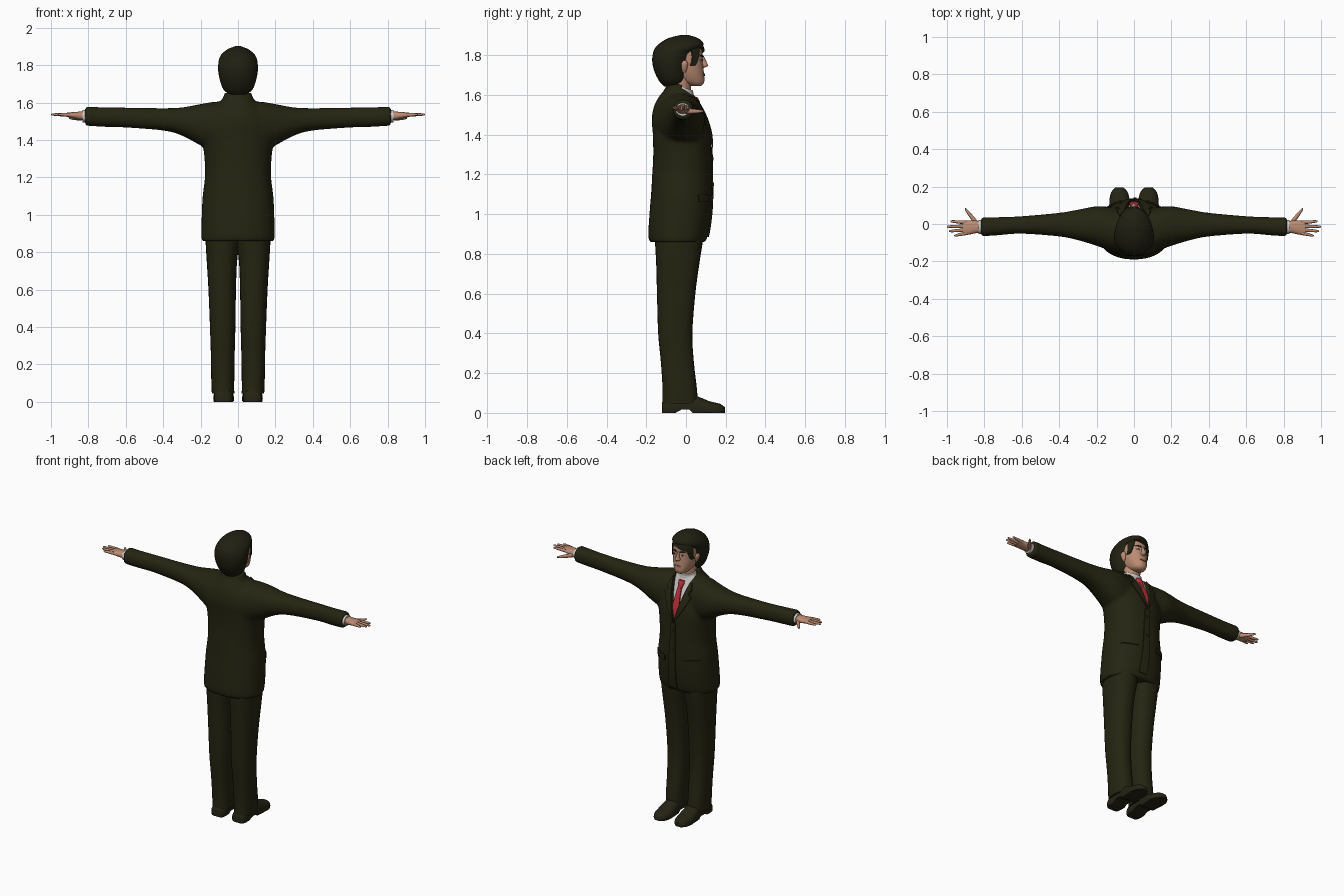
import bpy, bmesh, math
from mathutils import Vector
from mathutils.bvhtree import BVHTree

cube = bpy.data.objects.get("Cube")
if cube:
    bpy.data.objects.remove(cube)


def material(name, r, g, b):
    m = bpy.data.materials.new(name)
    m.use_nodes = True
    m.diffuse_color = (r, g, b, 1)
    bsdf = m.node_tree.nodes["Principled BSDF"]
    bsdf.inputs["Base Color"].default_value = (r, g, b, 1)
    bsdf.inputs["Roughness"].default_value = 0.8
    return m


SUIT = material("dark olive suit", .018, .018, .006)
HAIR = material("dark hair", .015, .014, .006)
SHOE = material("dark shoe", .018, .017, .007)
SKIN = material("skin", .5, .26, .17)
SHIRT = material("white shirt", .62, .6, .58)
TIE = material("red tie", .5, .03, .04)
LIPS = material("lips", .36, .13, .1)
EYE = material("eye white", .6, .55, .5)
IRIS = material("dark iris", .03, .02, .012)


def finish(bm, name, mat):
    bmesh.ops.recalc_face_normals(bm, faces=bm.faces)
    me = bpy.data.meshes.new(name)
    bm.to_mesh(me)
    bm.free()
    me.materials.append(mat)
    ob = bpy.data.objects.new(name, me)
    bpy.context.collection.objects.link(ob)
    smooth(ob)
    return ob


def select(*obs):
    bpy.ops.object.select_all(action='DESELECT')
    for o in obs:
        o.select_set(True)
    bpy.context.view_layer.objects.active = obs[0]


def smooth(ob, angle=50):
    select(ob)
    bpy.ops.object.shade_smooth_by_angle(angle=math.radians(angle))


def apply_modifier(ob, kind, **settings):
    mod = ob.modifiers.new(kind.title(), kind)
    for key, value in settings.items():
        setattr(mod, key, value)
    select(ob)
    bpy.ops.object.modifier_apply(modifier=mod.name)


def spline(rings, steps):
    """Catmull-Rom interpolation of ring extents."""
    out = []
    for i in range(len(rings) - 1):
        p = [rings[max(0, min(len(rings) - 1, i + k))] for k in (-1, 0, 1, 2)]
        for s in range(steps):
            t = s / steps
            out.append([.5 * (2*b + (c-a)*t + (2*a-5*b+4*c-d)*t*t + (3*b-a-3*c+d)*t**3)
                        for a, b, c, d in zip(*p)])
    return out + [list(rings[-1])]


def loft(name, mat, axis, rings, side=1, n=24, steps=4, power=2.0, adjust=None):
    """Skin of oval rings (position, u0, u1, v0, v1) along an axis."""
    bm = bmesh.new()
    loops = []
    for t, u0, u1, v0, v1 in spline(rings, steps):
        loop = []
        for k in range(n):
            c, s = math.cos(math.tau * k / n), math.sin(math.tau * k / n)
            u = (u0+u1)/2 + (u1-u0)/2 * math.copysign(abs(c)**(2/power), c)
            v = (v0+v1)/2 + (v1-v0)/2 * math.copysign(abs(s)**(2/power), s)
            co = Vector({'x': (t, u, v), 'y': (u, t, v), 'z': (u, v, t)}[axis])
            if adjust:
                co = adjust(co)
            co.x *= side
            loop.append(bm.verts.new(co))
        loops.append(loop)
    for a, b in zip(loops, loops[1:]):
        for k in range(n):
            bm.faces.new((a[k], a[(k+1) % n], b[(k+1) % n], b[k]))
    bm.faces.new(loops[0])
    bm.faces.new(loops[-1])
    return finish(bm, name, mat)


def surface(ob):
    bm = bmesh.new()
    bm.from_mesh(ob.data)
    tree = BVHTree.FromBMesh(bm)
    bm.free()
    return tree


def plate(name, mat, tree, outline, side=1, lift=.004, thick=.006, cell=.012):
    """Thin sheet with an x-z outline, draped on a surface from the front."""
    bm = bmesh.new()
    bm.faces.new([bm.verts.new((x * side, 0, z)) for x, z in outline])
    for i in (0, 2):
        lo, hi = min(v.co[i] for v in bm.verts), max(v.co[i] for v in bm.verts)
        count = int((hi - lo) / cell)
        for k in range(1, count + 1):
            spot, normal = Vector(), Vector()
            spot[i], normal[i] = lo + (hi - lo) * k / (count + 1), 1
            bmesh.ops.bisect_plane(bm, geom=bm.verts[:] + bm.edges[:] + bm.faces[:],
                                   dist=1e-5, plane_co=spot, plane_no=normal)
    for v in bm.verts[:]:
        hit = tree.ray_cast(Vector((v.co.x, 1, v.co.z)), Vector((0, -1, 0)))
        if hit[0] is None:
            bm.verts.remove(v)
        else:
            v.co = hit[0] + Vector((0, lift, 0))
    ob = finish(bm, name, mat)
    apply_modifier(ob, 'SOLIDIFY', thickness=thick, offset=0)
    smooth(ob)
    return ob


def oval(x, z, a, b, n=14):
    return [(x + a * math.cos(math.tau*k/n), z + b * math.sin(math.tau*k/n)) for k in range(n)]


# Jacket: trunk and sleeves fused into one soft skin
trunk = [(.86, .195, -.185, .097), (.9, .196, -.19, .112), (1, .194, -.184, .126),
         (1.1, .189, -.176, .131), (1.2, .177, -.17, .129), (1.3, .179, -.165, .128),
         (1.4, .19, -.167, .124), (1.48, .185, -.172, .103), (1.54, .155, -.162, .077),
         (1.59, .11, -.137, .052), (1.62, .083, -.113, .032), (1.652, .073, -.097, .0)]
jacket = loft("jacket", SUIT, 'z', [(z, -w, w, b, f) for z, w, b, f in trunk], n=40, power=2.2)
sleeve = [(.05, -.15, .08, 1.33, 1.6), (.12, -.145, .09, 1.33, 1.605), (.2, -.117, .095, 1.37, 1.592),
          (.3, -.087, .077, 1.423, 1.574), (.4, -.067, .06, 1.45, 1.57), (.6, -.052, .042, 1.466, 1.573),
          (.72, -.06, .037, 1.47, 1.575), (.818, -.067, .037, 1.476, 1.578)]
sleeves = [loft("sleeve", SUIT, 'x', sleeve, s, power=2.2) for s in (1, -1)]
select(jacket, *sleeves)
bpy.ops.object.join()
apply_modifier(jacket, 'REMESH', mode='VOXEL', voxel_size=.01)
apply_modifier(jacket, 'SMOOTH', factor=.5, iterations=5)
chest = surface(jacket)

# Neck opening cut as a V
bm = bmesh.new()
front = [bm.verts.new((x, .3, z)) for x, z in ((0, 1.34), (.085, 1.68), (-.085, 1.68))]
back = [bm.verts.new((v.co.x, -.02, v.co.z)) for v in front]
bm.faces.new(front)
bm.faces.new(back)
for k in range(3):
    bm.faces.new((front[k], front[(k+1) % 3], back[(k+1) % 3], back[k]))
cutter = finish(bm, "opening_cutter", SUIT)
cutter.hide_render = True
apply_modifier(jacket, 'BOOLEAN', object=cutter, operation='DIFFERENCE', solver='EXACT')
bpy.data.objects.remove(cutter)
smooth(jacket)

# Jacket details
for side, word in ((1, "left"), (-1, "right")):
    plate(word + "_lapel", SUIT, chest, [(0, 1.335), (.055, 1.42), (.098, 1.51), (.075, 1.525),
          (.09, 1.55), (.07, 1.6), (.062, 1.59)], side, .005, .009)
    plate(word + "_pocket_flap", SUIT, chest, [(.07, 1.06), (.165, 1.065), (.165, 1.1), (.07, 1.095)],
          side, .003, .008)
plate("front_overlap", SUIT, chest, [(-.012, .885), (.05, .885), (.02, 1.335), (-.012, 1.335)])
for z in (1.15, 1.28):
    plate("button", SHOE, chest, oval(.005, z, .009, .009), 1, .008)

# Shirt, collar and tie
shirt = loft("shirt", SHIRT, 'z', [(1.25, -.1, .1, -.05, .113), (1.4, -.11, .11, -.05, .108),
             (1.48, -.11, .11, -.05, .088), (1.54, -.1, .1, -.06, .063),
             (1.59, -.08, .08, -.06, .042), (1.62, -.064, .064, -.06, .03)], n=32)


def slope(co):
    co.z -= .33 * (co.y + .09)
    return co


loft("shirt_collar", SHIRT, 'z', [(1.59, -.07, .07, -.088, .046), (1.63, -.068, .068, -.088, .04),
     (1.664, -.064, .064, -.086, .035)], n=32, adjust=slope)
shirt_front = surface(shirt)
plate("tie", TIE, shirt_front, [(0, 1.325), (.03, 1.37), (.013, 1.55), (-.013, 1.55), (-.03, 1.37)],
      1, .007, .009)
loft("tie_knot", TIE, 'z', [(1.54, -.013, .013, .04, .076), (1.57, -.021, .021, .03, .068),
     (1.59, -.02, .02, .02, .056)], n=16)

# Neck, head and hair
loft("neck", SKIN, 'z', [(1.57, -.06, .06, -.078, .025), (1.64, -.057, .057, -.075, .025),
     (1.71, -.06, .06, -.08, .03)])
skull = [(1.645, .02, .03, .075), (1.655, .038, 0, .087), (1.675, .053, -.05, .093),
         (1.71, .067, -.08, .09), (1.75, .075, -.1, .086), (1.79, .078, -.11, .084),
         (1.83, .076, -.11, .08), (1.86, .064, -.1, .065), (1.88, .04, -.07, .04)]
head = loft("head", SKIN, 'z', [(z, -w, w, b, f) for z, w, b, f in skull], n=32, power=2.2)
face = surface(head)
loft("nose", SKIN, 'z', [(1.736, -.01, .01, .07, .09), (1.747, -.017, .017, .06, .11),
     (1.765, -.011, .011, .06, .104), (1.798, -.007, .007, .06, .088)], n=16)
crown = [(1.642, .045, -.11, -.03), (1.67, .078, -.135, 0), (1.72, .097, -.16, .013),
         (1.77, .106, -.17, .026), (1.81, .105, -.166, .042), (1.835, .1, -.156, .078),
         (1.86, .086, -.132, .087), (1.885, .055, -.09, .062), (1.901, .015, -.03, .015)]
loft("hair", HAIR, 'z', [(z, -w, w, b, f) for z, w, b, f in crown], n=36)
plate("swept_fringe", HAIR, face, [(-.073, 1.775), (-.05, 1.806), (0, 1.825), (.05, 1.838),
      (.05, 1.855), (-.068, 1.85)], 1, .006, .014)
plate("mouth", LIPS, face, oval(0, 1.702, .025, .006), 1, .002, .005)

for side, word in ((1, "left"), (-1, "right")):
    # Face details
    plate(word + "_temple_hair", HAIR, face, [(.066, 1.745), (.073, 1.745), (.073, 1.84), (.045, 1.845)],
          side, .004, .01)
    plate(word + "_eye", EYE, face, oval(.031, 1.776, .013, .006), side, .001, .003)
    plate(word + "_iris", IRIS, face, oval(.031, 1.776, .006, .006), side, .002, .004)
    plate(word + "_eyebrow", HAIR, face, [(.012, 1.791), (.05, 1.796), (.035, 1.803), (.012, 1.799)],
          side, .002, .005)
    loft(word + "_ear", SKIN, 'z', [(1.712, .068, .074, -.016, -.004), (1.725, .066, .083, -.022, .004),
         (1.755, .066, .092, -.03, .01), (1.772, .068, .086, -.022, .004)], side, 14)
    # Trousers and shoes
    loft(word + "_trouser_leg", SUIT, 'z', [(.045, .02, .14, -.12, .06), (.12, .02, .143, -.118, .055),
         (.25, .018, .145, -.126, .04), (.4, .014, .15, -.14, .032), (.6, .011, .158, -.146, .047),
         (.75, .005, .167, -.15, .067), (.88, -.012, .174, -.156, .086), (1, -.02, .17, -.15, .09)],
         side, 28, power=2.3)

    def ground(co):
        co.z = max(co.z, .016 if -.045 < co.y < .03 else 0)
        return co

    loft(word + "_shoe", SHOE, 'y', [(-.122, .05, .105, -.02, .05), (-.1, .03, .126, -.03, .07),
         (0, .03, .126, -.03, .095), (.06, .025, .13, -.03, .082), (.12, .022, .132, -.03, .058),
         (.17, .034, .122, -.025, .046), (.196, .058, .098, -.01, .028)], side, 28, power=2.4, adjust=ground)
    # Cuff and hand
    loft(word + "_cuff", SHIRT, 'x', [(.79, -.053, .022, 1.492, 1.562), (.832, -.053, .02, 1.494, 1.56)], side)
    loft(word + "_palm", SKIN, 'x', [(.81, -.044, .012, 1.502, 1.552), (.85, -.05, .018, 1.508, 1.551),
         (.89, -.058, .018, 1.517, 1.548), (.918, -.056, .012, 1.524, 1.545)], side, 20, power=2.3)
    for finger, y0, y1, tip in (("index", .008, .014, .982), ("middle", -.012, -.014, 1),
                                ("ring", -.032, -.038, .99), ("little", -.05, -.062, .962)):
        loft(word + "_" + finger + "_finger", SKIN, 'x', [
            (.895, y0 - .0095, y0 + .0095, 1.523, 1.545),
            ((.9 + tip) / 2, (y0+y1)/2 - .0085, (y0+y1)/2 + .0085, 1.526, 1.544),
            (tip - .008, y1 - .006, y1 + .006, 1.53, 1.542), (tip, y1 - .002, y1 + .002, 1.534, 1.538)], side, 10)
    loft(word + "_thumb", SKIN, 'x', [(.835, -.02, .015, 1.505, 1.535), (.86, .01, .044, 1.505, 1.53),
         (.885, .044, .072, 1.508, 1.527), (.904, .075, .088, 1.513, 1.523)], side, 12)
